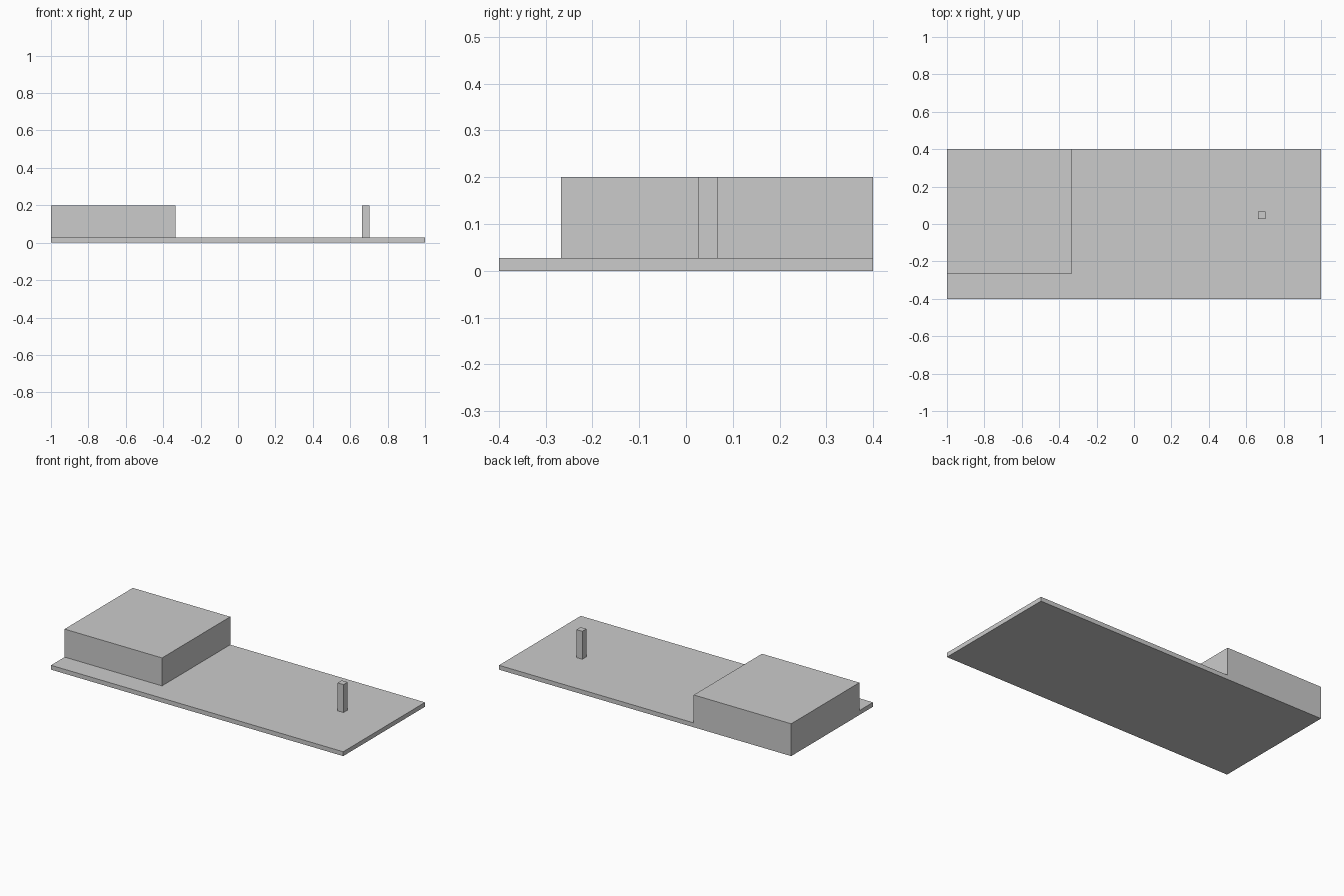
import bpy

old = bpy.data.objects.get("Cube")
if old:
    bpy.data.objects.remove(old, do_unlink=True)

# Single plain grey
grey = bpy.data.materials.new("light_grey")
grey.use_nodes = True
colour = (0.6, 0.6, 0.6, 1)
grey.diffuse_color = colour
grey.node_tree.nodes["Principled BSDF"].inputs["Base Color"].default_value = colour


def box(name, low, high):
    """Axis-aligned box between two corners."""
    centre = [(a + b) / 2 for a, b in zip(low, high)]
    bpy.ops.mesh.primitive_cube_add(size=1, location=centre)
    obj = bpy.context.object
    obj.name = name
    obj.scale = [b - a for a, b in zip(low, high)]
    bpy.ops.object.transform_apply(location=True, rotation=False, scale=True)
    obj.data.materials.append(grey)
    return obj


TOP = 0.2

# Thin ground slab, corner block and slender post
slab = box("base_slab", (-1, -0.4, 0), (1, 0.4, 0.027))
block = box("corner_block", (-1, -0.267, 0), (-0.333, 0.4, TOP))
post = box("post", (0.663, 0.027, 0.01), (0.703, 0.067, TOP))

# Fuse everything into one solid with flush outer walls
for part in (block, post):
    union = slab.modifiers.new("fuse_" + part.name, "BOOLEAN")
    union.operation = "UNION"
    union.solver = "EXACT"
    union.object = part
    bpy.context.view_layer.objects.active = slab
    bpy.ops.object.modifier_apply(modifier=union.name)
    bpy.data.objects.remove(part, do_unlink=True)
slab.name = "base_with_block_and_post"
